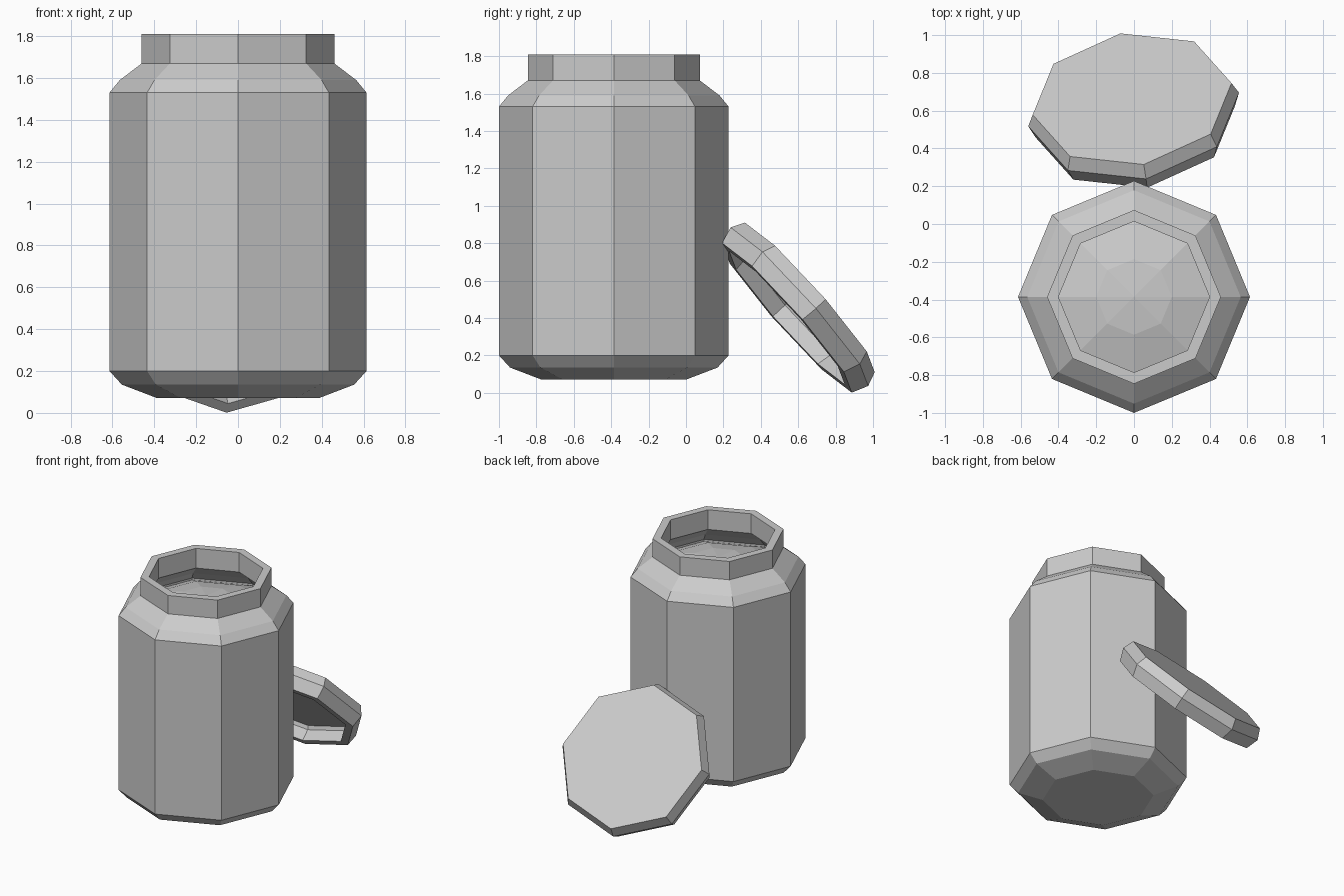
import bpy, bmesh, math
from mathutils import Matrix, Vector

if "Cube" in bpy.data.objects:
    bpy.data.objects.remove(bpy.data.objects["Cube"])

SIDES = 8


def lathe(name, profile, matrix):
    """Revolve (radius, height) points into an eight-sided solid; radius 0 makes a pole."""
    bm = bmesh.new()
    rings = []
    for r, z in profile:
        if r == 0:
            rings.append([bm.verts.new((0, 0, z))])
        else:
            rings.append([bm.verts.new((r * math.cos(i * math.tau / SIDES),
                                        r * math.sin(i * math.tau / SIDES), z))
                          for i in range(SIDES)])
    for a, b in zip(rings, rings[1:]):
        for i in range(SIDES):
            j = (i + 1) % SIDES
            if len(a) == 1:
                bm.faces.new((a[0], b[j], b[i]))
            elif len(b) == 1:
                bm.faces.new((a[i], a[j], b[0]))
            else:
                bm.faces.new((a[i], a[j], b[j], b[i]))
    bmesh.ops.recalc_face_normals(bm, faces=bm.faces[:])
    mesh = bpy.data.meshes.new(name)
    bm.to_mesh(mesh)
    bm.free()
    obj = bpy.data.objects.new(name, mesh)
    bpy.context.collection.objects.link(obj)
    obj.matrix_world = matrix
    return obj


jar_place = Matrix.Translation((0, -0.386, 0))

# Hollow jar: outside from the base up to the rim, then back down the inside
lathe("jar", [
    (0, 0.07), (0.385, 0.07), (0.555, 0.135), (0.614, 0.2),
    (0.614, 1.53), (0.565, 1.59), (0.46, 1.67), (0.46, 1.81),
    (0.40, 1.81), (0.40, 1.66), (0.51, 1.57), (0.56, 1.51),
    (0.56, 0.22), (0.51, 0.17), (0.36, 0.12), (0, 0.12),
], jar_place)

# Contents filling the jar, with a gently domed top
lathe("contents", [
    (0, 0.13), (0.35, 0.13), (0.50, 0.18), (0.55, 0.23),
    (0.55, 1.50), (0.40, 1.56), (0.20, 1.61), (0, 1.63),
], jar_place)

# Lid leaning on the back of the jar, cap face outwards, hollow underneath
u = Vector((-0.062, 0.347, -0.40)).normalized()
w = Vector((0.527, 0.084, -0.009))
w = (w - w.dot(u) * u).normalized()
n = w.cross(u)
lid_place = Matrix((w, u, n)).transposed().to_4x4()
lid_place.translation = (-0.01, 0.662, 0.51)
lathe("lid", [
    (0, 0), (0.533, 0), (0.565, -0.075), (0.533, -0.165),
    (0.475, -0.165), (0.49, -0.075), (0.475, -0.05), (0, -0.05),
], lid_place)
